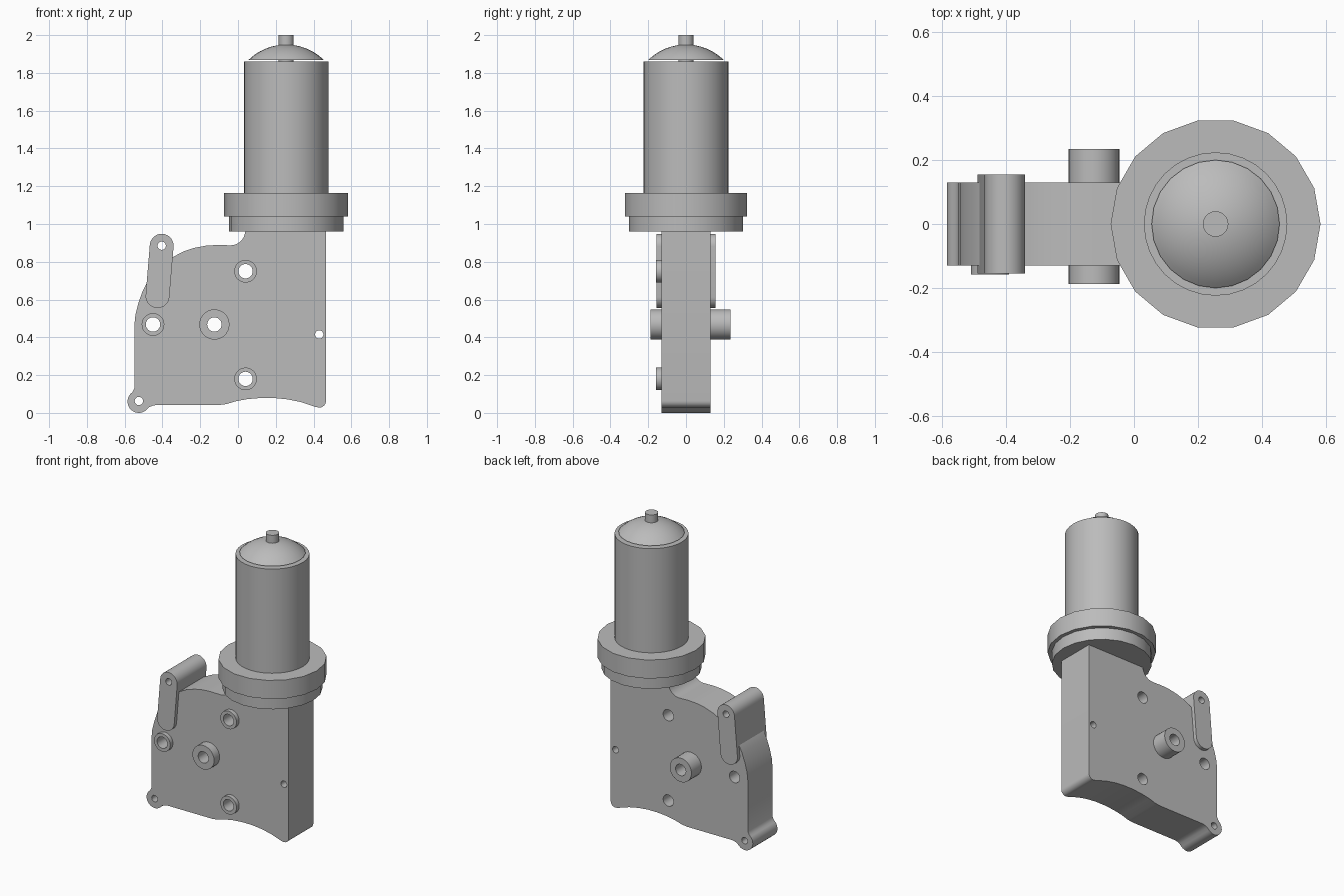
import bpy, bmesh
from math import sin, cos, radians, pi, sqrt

cube = bpy.data.objects.get("Cube")
if cube:
    bpy.data.objects.remove(cube, do_unlink=True)

GREY = (0.5, 0.5, 0.5, 1)
metal = bpy.data.materials.new("plain grey metal")
metal.use_nodes = True
metal.diffuse_color = GREY
metal.node_tree.nodes["Principled BSDF"].inputs["Base Color"].default_value = GREY


def arc(cx, cz, r, start, end, n=12):
    angles = [radians(start + (end - start) * i / n) for i in range(n + 1)]
    return [(cx + r * cos(a), cz + r * sin(a)) for a in angles]


def circle(cx, cz, r, n=28):
    return arc(cx, cz, r, 0, 360, n)[:-1]


def finish(obj, angle=32):
    bm = bmesh.new()
    bm.from_mesh(obj.data)
    bmesh.ops.remove_doubles(bm, verts=bm.verts, dist=0.0001)
    bmesh.ops.recalc_face_normals(bm, faces=bm.faces)
    bm.to_mesh(obj.data)
    bm.free()
    obj.data.materials.clear()
    obj.data.materials.append(metal)
    bpy.ops.object.select_all(action="DESELECT")
    obj.select_set(True)
    bpy.context.view_layer.objects.active = obj
    bpy.ops.object.shade_smooth_by_angle(angle=radians(angle))


def plate(name, outline, holes, y0, y1):
    """Upright plate between two depths, with holes left open by the curve fill."""
    curve = bpy.data.curves.new(name, "CURVE")
    curve.dimensions = "2D"
    curve.fill_mode = "BOTH"
    curve.extrude = (y1 - y0) / 2
    for loop in [outline] + holes:
        spline = curve.splines.new("POLY")
        spline.points.add(len(loop) - 1)
        for point, (x, z) in zip(spline.points, loop):
            point.co = (x, z, 0, 1)
        spline.use_cyclic_u = True
    obj = bpy.data.objects.new(name, curve)
    bpy.context.collection.objects.link(obj)
    obj.location.y = (y0 + y1) / 2
    obj.rotation_euler.x = pi / 2
    bpy.ops.object.select_all(action="DESELECT")
    obj.select_set(True)
    bpy.context.view_layer.objects.active = obj
    bpy.ops.object.convert(target="MESH")
    finish(bpy.context.view_layer.objects.active)


def turned(name, profile, sides):
    """Solid of revolution on the motor axis, from (radius, height) points."""
    bm = bmesh.new()
    rings = []
    for r, z in profile:
        rings.append([bm.verts.new((r * cos(2 * pi * i / sides),
                                    r * sin(2 * pi * i / sides), z))
                      for i in range(sides)])
    for low, high in zip(rings, rings[1:]):
        for i in range(sides):
            j = (i + 1) % sides
            bm.faces.new((low[i], low[j], high[j], high[i]))
    bm.faces.new(rings[0][::-1])
    bm.faces.new(rings[-1])
    mesh = bpy.data.meshes.new(name)
    bm.to_mesh(mesh)
    bm.free()
    obj = bpy.data.objects.new(name, mesh)
    bpy.context.collection.objects.link(obj)
    obj.location.x = 0.255
    finish(obj)


# Gearbox housing: foot lobe, bowed bottom, square right side, stepped top
outline = arc(-0.525, 0.06, 0.06, 125, 312, 16)
outline += [(-0.47, 0.03), (-0.453, 0.038), (-0.43, 0.042), (-0.1, 0.042)]
outline += [(-0.06, 0.047), (-0.01, 0.062), (0.05, 0.073), (0.12, 0.079),
            (0.19, 0.079), (0.26, 0.072), (0.33, 0.058), (0.41, 0.032)]
outline += arc(0.43, 0.064, 0.036, -90, 0, 6)
outline += [(0.466, 0.97), (0.042, 0.97)]
outline += arc(-0.04, 0.965, 0.078, -10, -90, 8)
outline += [(-0.11, 0.889), (-0.17, 0.885), (-0.23, 0.874), (-0.29, 0.854),
            (-0.345, 0.825), (-0.42, 0.77), (-0.475, 0.705), (-0.505, 0.645),
            (-0.528, 0.58), (-0.543, 0.52), (-0.549, 0.46), (-0.549, 0.13)]

bosses = [("upper_boss", 0.04, 0.75, 0.06, 0.0),
          ("side_boss", -0.45, 0.468, 0.06, 0.0),
          ("lower_boss", 0.04, 0.18, 0.06, 0.0),
          ("output_hub", -0.125, 0.468, 0.08, 0.235)]
bores = [circle(x, z, 0.038) for _, x, z, _, _ in bosses]
pins = [circle(-0.525, 0.063, 0.022, 20), circle(0.43, 0.415, 0.022, 20)]
plate("gearbox_housing", outline, bores + pins, -0.13, 0.13)

# Raised bosses, with the output hub standing out on both sides
for (name, x, z, r, back), bore in zip(bosses, bores):
    front = -0.188 if back else -0.158
    plate(name + "_front", circle(x, z, r), [bore], front, -0.129)
    if back:
        plate(name + "_back", circle(x, z, r), [bore], 0.129, back)

# Slanted mounting arm
arm = arc(-0.404, 0.885, 0.063, -4, 176, 16) + arc(-0.426, 0.618, 0.063, 176, 356, 16)
plate("mounting_arm", arm, [circle(-0.404, 0.885, 0.022, 20)], -0.155, 0.155)

# Motor on its stepped flange
turned("flange_lower_step", [(0.303, 0.96), (0.303, 1.045)], 20)
turned("flange_upper_step", [(0.328, 1.04), (0.328, 1.164)], 18)
turned("motor_can", [(0.224, 1.15), (0.224, 1.86)], 32)

# Domed end cap and shaft tip
radius = 0.285
dome = [(r, 1.95 - radius + sqrt(radius ** 2 - r ** 2))
        for r in (0.2, 0.185, 0.165, 0.14, 0.11, 0.075, 0.04, 0.01)]
turned("end_cap", dome, 24)
turned("motor_shaft", [(0.04, 1.85), (0.04, 2.0)], 20)
